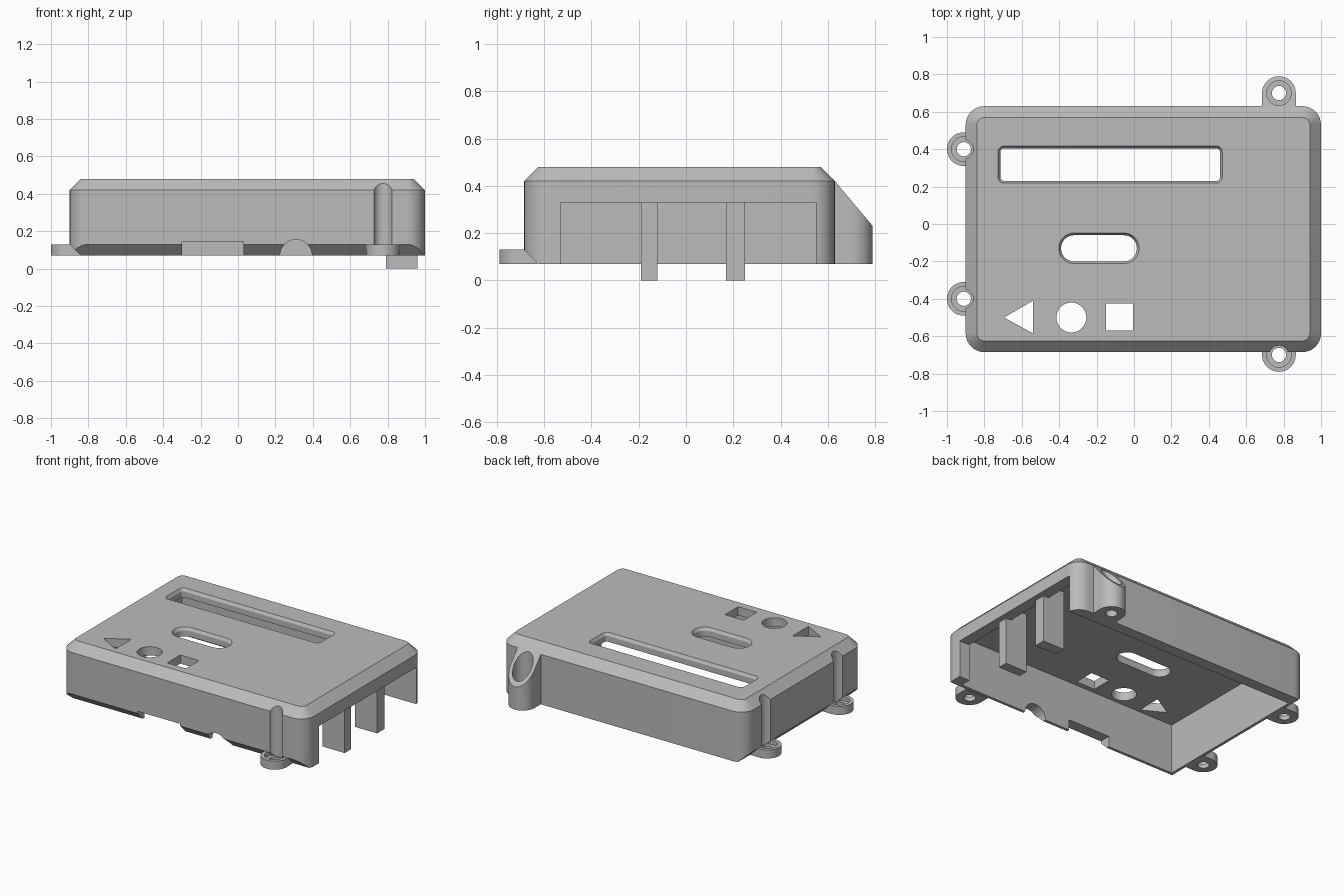
import bpy, bmesh, math
from mathutils import Matrix

cube = bpy.data.objects.get("Cube")
if cube:
    bpy.data.objects.remove(cube, do_unlink=True)

grey = bpy.data.materials.new("plain grey")
grey.use_nodes = True
colour = (0.5, 0.5, 0.5, 1)
grey.diffuse_color = colour
grey.node_tree.nodes["Principled BSDF"].inputs["Base Color"].default_value = colour

BOTTOM, SHOULDER, TOP, CEILING = 0.07, 0.42, 0.48, 0.42
LEFT, RIGHT, FRONT, BACK = -0.90, 1.0, -0.685, 0.63
BEVEL = 0.06


def rounded(x0, x1, y0, y1, r, steps=8):
    """Outline of a rectangle with round corners."""
    points = []
    corners = [(x1 - r, y1 - r), (x0 + r, y1 - r), (x0 + r, y0 + r), (x1 - r, y0 + r)]
    for quarter, (cx, cy) in enumerate(corners):
        for i in range(steps + 1):
            a = (quarter + i / steps) * math.pi / 2
            points.append((cx + r * math.cos(a), cy + r * math.sin(a)))
    return points


def circle(x, y, r, n=48):
    return [(x + r * math.cos(i * math.tau / n), y + r * math.sin(i * math.tau / n))
            for i in range(n)]


def loft(name, layers, turn=None):
    """Closed solid through outlines given as (points, z)."""
    bm = bmesh.new()
    rings = [[bm.verts.new((x, y, z)) for x, y in pts] for pts, z in layers]
    bm.faces.new(rings[0])
    bm.faces.new(rings[-1])
    for low, high in zip(rings, rings[1:]):
        for i in range(len(low)):
            j = (i + 1) % len(low)
            bm.faces.new((low[i], low[j], high[j], high[i]))
    if turn:
        bm.transform(turn)
    bmesh.ops.recalc_face_normals(bm, faces=bm.faces)
    mesh = bpy.data.meshes.new(name)
    bm.to_mesh(mesh)
    bm.free()
    mesh.materials.append(grey)
    obj = bpy.data.objects.new(name, mesh)
    bpy.context.collection.objects.link(obj)
    return obj


def prism(name, pts, z0, z1, turn=None):
    return loft(name, [(pts, z0), (pts, z1)], turn)


def box(name, x0, x1, y0, y1, z0, z1):
    return prism(name, [(x0, y0), (x1, y0), (x1, y1), (x0, y1)], z0, z1)


def cut(target, cutter):
    cutter.hide_render = True
    mod = target.modifiers.new("cut", 'BOOLEAN')
    mod.operation = 'DIFFERENCE'
    mod.solver = 'EXACT'
    mod.object = cutter
    bpy.context.view_layer.objects.active = target
    bpy.ops.object.modifier_apply(modifier=mod.name)
    bpy.data.objects.remove(cutter, do_unlink=True)


# profile (y, z) swept along x, and profile (x, z) swept along y
ALONG_X = Matrix(((0, 0, 1, 0), (1, 0, 0, 0), (0, 1, 0, 0), (0, 0, 0, 1)))
ALONG_Y = Matrix(((1, 0, 0, 0), (0, 0, 1, 0), (0, 1, 0, 0), (0, 0, 0, 1)))

# Shell with bevelled top rim, hollow from below
outer = rounded(LEFT, RIGHT, FRONT, BACK, 0.1)
inner = rounded(LEFT + BEVEL, RIGHT - BEVEL, FRONT + BEVEL, BACK - BEVEL, 0.04)
shell = loft("case_shell", [(outer, BOTTOM), (outer, SHOULDER), (inner, TOP)])
cut(shell, box("cavity", LEFT + 0.08, RIGHT - 0.08, FRONT + 0.08, BACK - 0.08, -0.1, CEILING))

# Slanted lower edges on the front and one side
for edge, turn in ((FRONT, ALONG_X), (LEFT, ALONG_Y)):
    wedge = [(edge - 0.06, 0.19), (edge + 0.1, 0.03), (edge - 0.06, 0.03)]
    cut(shell, prism("edge_wedge", wedge, -1.2, 1.2, turn))

# Side opening and front notches
cut(shell, box("side_opening", 0.85, 1.1, -0.53, 0.55, -0.1, 0.33))
cut(shell, box("front_notch", -0.30, 0.03, -0.9, -0.5, -0.1, 0.145))
cut(shell, prism("cable_notch", circle(0.31, BOTTOM, 0.085), -0.9, -0.5, ALONG_Y))

# Display window and slot, both with a slightly flared rim
for x0, x1, y0, y1, r in ((-0.715, 0.46, 0.23, 0.405, 0.02), (-0.39, 0.015, -0.20, -0.06, 0.069)):
    hole = rounded(x0, x1, y0, y1, r)
    g = 0.012
    wide = rounded(x0 - g, x1 + g, y0 - g, y1 + g, r + g)
    cut(shell, loft("window_cutter", [(hole, 0.3), (hole, TOP - 0.02), (wide, TOP), (wide, 0.6)]))

# Button openings
cut(shell, prism("triangle_hole", [(-0.695, -0.5), (-0.54, -0.585), (-0.54, -0.41)], 0.3, 0.6))
cut(shell, prism("round_hole", circle(-0.335, -0.5, 0.08), 0.3, 0.6))
cut(shell, box("square_hole", -0.15, -0.005, -0.57, -0.425, 0.3, 0.6))


def ear(name, x, y, angle, reach, height, floor):
    """Screw ear: round end, straight root of given reach, stepped bore."""
    pts = [(0.09 * math.cos(a), 0.09 * math.sin(a))
           for a in (math.pi * (i / 24 - 0.5) for i in range(25))]
    pts += [(-reach, 0.09), (-reach, -0.09)]
    turn = Matrix.Translation((x, y, 0)) @ Matrix.Rotation(angle, 4, 'Z')
    obj = prism(name, pts, BOTTOM, height, turn)
    cut(obj, prism("bore", circle(x, y, 0.038), 0, 0.6))
    cut(obj, prism("screw_seat", circle(x, y, 0.066), floor, 0.6))
    return obj


# Low screw ears with driver grooves in the wall above
ears = [
    ("front_ear", 0.775, -0.70, -math.pi / 2),
    ("side_ear_front", -0.91, -0.40, math.pi),
    ("side_ear_back", -0.91, 0.40, math.pi),
]
parts = [shell]
for name, x, y, angle in ears:
    parts.append(ear(name, x, y, angle, 0.07, 0.13, 0.10))
    cut(shell, prism("driver_groove", circle(x, y, 0.05), 0, 0.6))

# Tall back screw column with a sloping top
column = ear("back_column", 0.775, 0.70, math.pi / 2, 0.08, 0.47, 0.12)
slope = [(0.55, 0.515), (0.85, 0.159), (0.85, 0.7), (0.55, 0.7)]
cut(column, prism("slope_cutter", slope, 0.5, 1.1, ALONG_X))
parts.append(column)

# Hanging support posts
for name, y0, y1 in (("front_post", -0.19, -0.12), ("back_post", 0.17, 0.25)):
    parts.append(box(name, 0.79, 0.96, y0, y1, 0, CEILING + 0.01))

# Smooth the round surfaces, keep edges sharp
bpy.ops.object.select_all(action='DESELECT')
for obj in parts:
    obj.select_set(True)
bpy.context.view_layer.objects.active = shell
bpy.ops.object.shade_smooth_by_angle(angle=math.radians(30))
